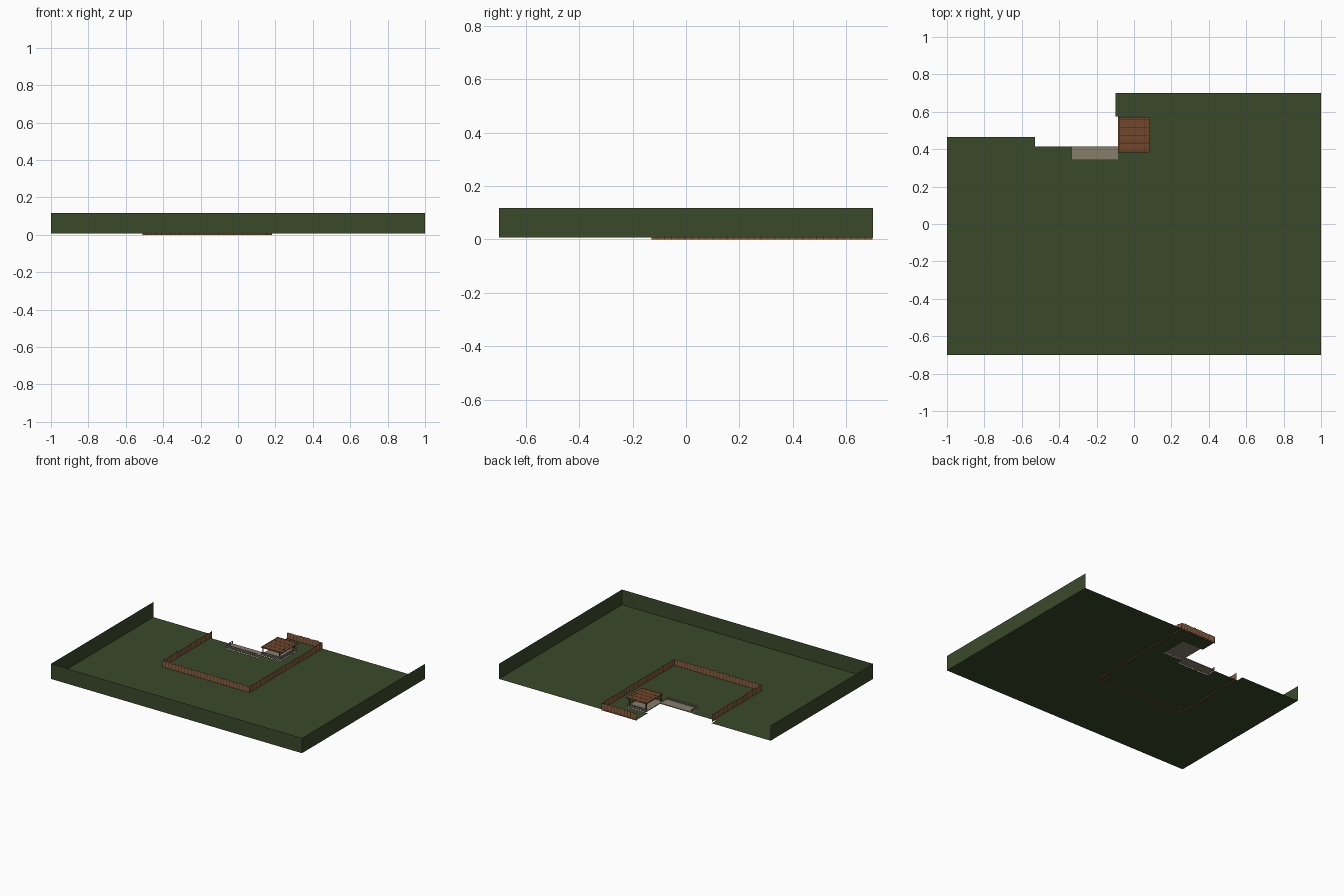
import bpy, random
from mathutils import Vector

if "Cube" in bpy.data.objects:
    bpy.data.objects.remove(bpy.data.objects["Cube"])
random.seed(4)


def material(name, col):
    m = bpy.data.materials.new(name)
    m.diffuse_color = (*col, 1)
    m.use_nodes = True
    m.node_tree.nodes["Principled BSDF"].inputs["Base Color"].default_value = m.diffuse_color
    return m


GRASS = material("hedge green", (0.042, 0.067, 0.023))
WOOD = material("light wood", (0.25, 0.115, 0.05))
ROOF = material("roof wood", (0.165, 0.062, 0.024))
DARK = material("dark wood", (0.09, 0.036, 0.016))
STONE = material("deck stone", (0.24, 0.21, 0.15))
RAIL = material("pale railing", (0.38, 0.34, 0.31))


class Part:
    """Collects quads and boxes into one named object."""

    def __init__(self, name, *mats):
        self.name, self.mats = name, mats
        self.v, self.f, self.m = [], [], []

    def face(self, pts, mat=0):
        n = len(self.v)
        self.v += [tuple(p) for p in pts]
        self.f.append(list(range(n, n + len(pts))))
        self.m.append(mat)

    def wall(self, a, b, z0, z1, mat=0):
        self.face([(*a, z0), (*b, z0), (*b, z1), (*a, z1)], mat)

    def box(self, x0, x1, y0, y1, z0, z1, mat=0):
        n = len(self.v)
        self.v += [(x, y, z) for x in (x0, x1) for y in (y0, y1) for z in (z0, z1)]
        for q in ((0, 1, 3, 2), (4, 6, 7, 5), (0, 4, 5, 1),
                  (2, 3, 7, 6), (0, 2, 6, 4), (1, 5, 7, 3)):
            self.f.append([n + i for i in q])
            self.m.append(mat)

    def build(self):
        me = bpy.data.meshes.new(self.name)
        me.from_pydata(self.v, [], self.f)
        for m in self.mats:
            me.materials.append(m)
        for p, i in zip(me.polygons, self.m):
            p.material_index = i
        ob = bpy.data.objects.new(self.name, me)
        bpy.context.collection.objects.link(ob)


# lawn sheet, cut away around the house and the decks
G = 0.008
lawn = Part("lawn", GRASS)
outline = [(-1, -0.7), (1, -0.7), (1, 0.7), (-0.1, 0.7), (-0.1, 0.575), (0.065, 0.575),
           (0.065, 0.385), (-0.085, 0.385), (-0.085, 0.342), (-0.335, 0.342),
           (-0.335, 0.415), (-0.53, 0.415), (-0.53, 0.465), (-1, 0.465)]
lawn.face([(x, y, G) for x, y in outline])
lawn.build()

# tall boundary hedge on three sides
hedge = Part("boundary_hedge", GRASS)
for a, b in (((-1, 0.465), (-1, -0.7)), ((-1, -0.7), (1, -0.7)), ((1, -0.7), (1, 0.7))):
    hedge.wall(a, b, G, 0.117)
hedge.build()

# thin fence around the garden: long light panels with narrow dark planks
fence = Part("plank_fence", WOOD, DARK)
path = [(-0.51, 0.43), (-0.51, -0.13), (0.183, -0.13), (0.183, 0.698), (-0.1, 0.698)]
for a, b in zip(path, path[1:]):
    a, b = Vector(a), Vector(b)
    count = round((b - a).length / 0.026)
    step = (b - a) / count
    for i in range(count):
        p = a + step * i
        h = random.uniform(0.050, 0.056)
        fence.wall(p, p + step * 0.84, 0, h)
        fence.wall(p + step * 0.84, p + step, 0, h - 0.003, 1)
fence.build()

# stone decks
deck = Part("decks", STONE)
deck.box(-0.085, 0.065, 0.385, 0.575, 0.01, 0.016)
deck.box(-0.335, -0.085, 0.342, 0.415, 0.01, 0.016)
deck.build()

# pale railings with balusters
rail = Part("railings", RAIL)


def railing(x0, y0, x1, y1):
    w = 0.0016
    for z in (0.018, 0.031):
        rail.box(x0 - w, x1 + w, y0 - w, y1 + w, z, z + 0.004)
    n = max(2, round((x1 - x0 + y1 - y0) / 0.02))
    for i in range(n + 1):
        x, y = x0 + (x1 - x0) * i / n, y0 + (y1 - y0) * i / n
        t = 0.002 if i in (0, n) else 0.0014
        rail.box(x - t, x + t, y - t, y + t, 0.01, 0.035)


railing(-0.333, 0.344, -0.088, 0.344)
railing(-0.333, 0.344, -0.333, 0.413)
railing(-0.083, 0.388, 0.063, 0.388)
railing(0.063, 0.388, 0.063, 0.573)
railing(-0.083, 0.573, 0.063, 0.573)
rail.build()

# pergola: posts, sheet roof and cross beams
pergola = Part("pergola", ROOF, DARK)
for x in (-0.077, 0.057):
    for y in (0.395, 0.562):
        pergola.box(x - 0.003, x + 0.003, y - 0.003, y + 0.003, 0.012, 0.066, 1)
    pergola.box(x - 0.002, x + 0.002, 0.385, 0.572, 0.061, 0.0705, 1)
pergola.box(-0.085, 0.082, 0.383, 0.572, 0.066, 0.070)
for i in range(5):
    y = 0.39 + i * 0.042
    pergola.box(-0.084, 0.081, y - 0.003, y + 0.003, 0.062, 0.0705, 1)
pergola.build()
